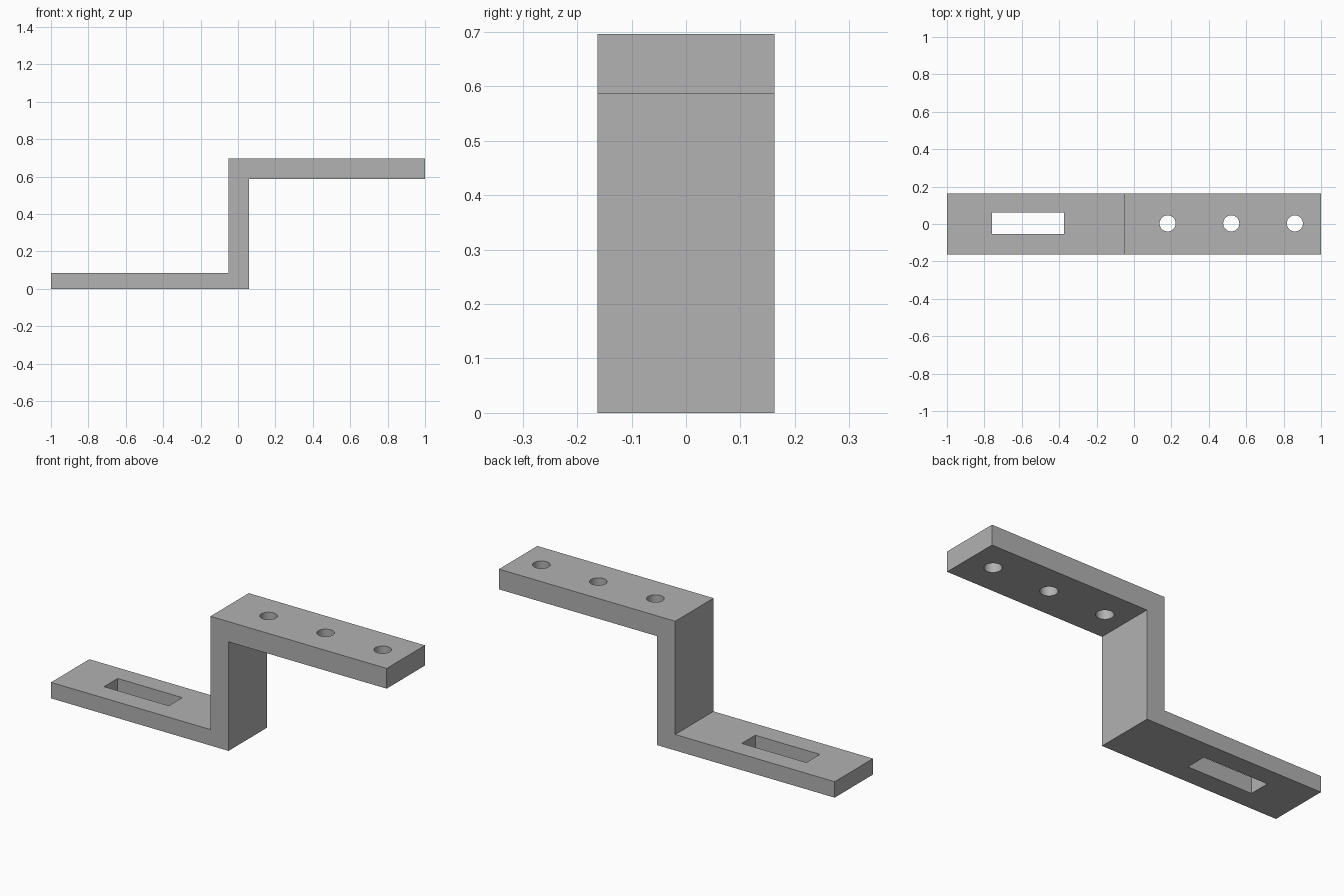
import bpy
import bmesh
from mathutils import Matrix

default_cube = bpy.data.objects.get("Cube")
if default_cube:
    bpy.data.objects.remove(default_cube, do_unlink=True)

HALF_WIDTH = 0.163

# Bare metal
steel = bpy.data.materials.new("grey steel")
colour = (0.445, 0.445, 0.445, 1)
steel.diffuse_color = colour
steel.use_nodes = True
steel.node_tree.nodes["Principled BSDF"].inputs["Base Color"].default_value = colour


def add_object(name, bm):
    bmesh.ops.recalc_face_normals(bm, faces=bm.faces)
    mesh = bpy.data.meshes.new(name)
    bm.to_mesh(mesh)
    bm.free()
    mesh.materials.append(steel)
    obj = bpy.data.objects.new(name, mesh)
    bpy.context.collection.objects.link(obj)
    return obj


# Stepped bar: side profile extruded across its width
profile = [(-1, 0), (0.058, 0), (0.058, 0.587), (1, 0.587),
           (1, 0.696), (-0.05, 0.696), (-0.05, 0.086), (-1, 0.086)]
bm = bmesh.new()
side = bm.faces.new([bm.verts.new((x, -HALF_WIDTH, z)) for x, z in profile])
extruded = bmesh.ops.extrude_face_region(bm, geom=[side])["geom"]
bmesh.ops.translate(bm, vec=(0, 2 * HALF_WIDTH, 0),
                    verts=[v for v in extruded if isinstance(v, bmesh.types.BMVert)])
bracket = add_object("z_bracket", bm)

# Cutters: rectangular slot in the lower arm, round holes in the upper arm
bm = bmesh.new()
bmesh.ops.create_cube(bm, size=1, matrix=Matrix.Translation((-0.567, 0.003, 0.04))
                      @ Matrix.Diagonal((0.385, 0.115, 0.3, 1)))
cutters = [add_object("slot_cutter", bm)]
for x in (0.18, 0.52, 0.86):
    bm = bmesh.new()
    bmesh.ops.create_cone(bm, cap_ends=True, segments=40, radius1=0.043, radius2=0.043,
                          depth=0.3, matrix=Matrix.Translation((x, 0.003, 0.64)))
    cutters.append(add_object("hole_cutter", bm))

# Cut the openings, then discard the cutters
bpy.ops.object.select_all(action="DESELECT")
bracket.select_set(True)
bpy.context.view_layer.objects.active = bracket
for cutter in cutters:
    cutter.hide_render = True
    cut = bracket.modifiers.new("opening", "BOOLEAN")
    cut.operation = "DIFFERENCE"
    cut.solver = "EXACT"
    cut.object = cutter
    bpy.ops.object.modifier_apply(modifier=cut.name)
    bpy.data.objects.remove(cutter, do_unlink=True)

bpy.ops.object.shade_smooth_by_angle()
